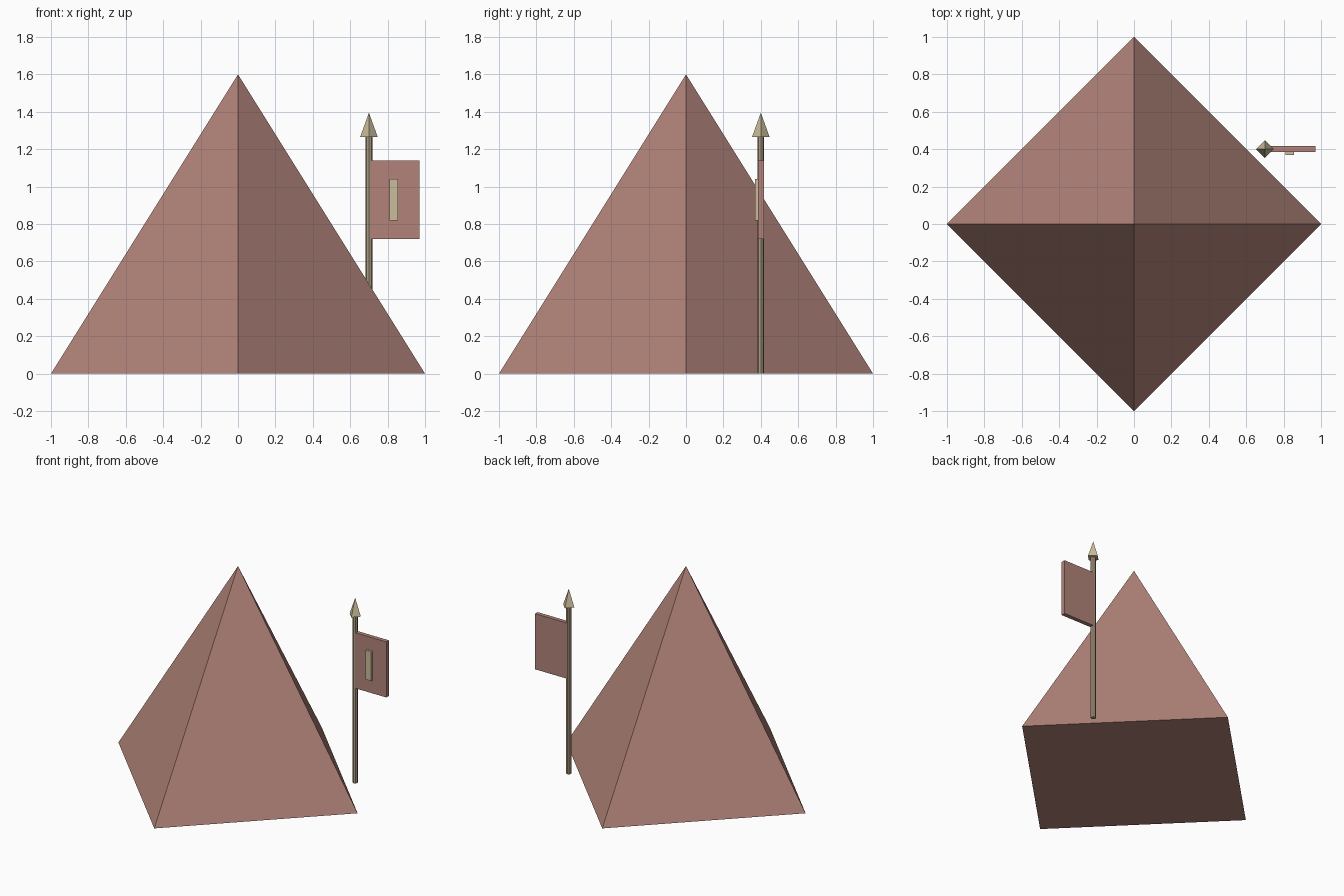
import bpy

cube = bpy.data.objects.get("Cube")
if cube:
    bpy.data.objects.remove(cube, do_unlink=True)


def material(name, color):
    mat = bpy.data.materials.new(name)
    mat.use_nodes = True
    mat.diffuse_color = (*color, 1)
    bsdf = next(n for n in mat.node_tree.nodes if n.type == 'BSDF_PRINCIPLED')
    bsdf.inputs["Base Color"].default_value = (*color, 1)
    return mat


def finish(name, mat):
    obj = bpy.context.object
    obj.name = name
    obj.data.materials.append(mat)
    return obj


def cone(name, mat, sides, bottom, top, x, y, z0, z1):
    bpy.ops.mesh.primitive_cone_add(
        vertices=sides, radius1=bottom, radius2=top, depth=z1 - z0,
        location=(x, y, (z0 + z1) / 2))
    return finish(name, mat)


def box(name, mat, low, high):
    center = [(a + b) / 2 for a, b in zip(low, high)]
    bpy.ops.mesh.primitive_cube_add(size=1, location=center)
    obj = finish(name, mat)
    obj.scale = [b - a for a, b in zip(low, high)]
    return obj


clay = material("clay pink", (0.445, 0.231, 0.195))
wood = material("pole tan", (0.42, 0.33, 0.22))
sand = material("pale sand", (0.60, 0.51, 0.32))

# Four-sided tent with its corners on the axes
cone("tent", clay, 4, 1, 0, 0, 0, 0, 1.6)

# Flagpole and spear tip
px, py = 0.7, 0.4
cone("pole", wood, 8, 0.018, 0.018, px, py, 0, 1.27)
cone("pole_tip", sand, 4, 0.047, 0, px, py, 1.265, 1.395)

# Banner with a raised bar on its front
box("banner", clay, (px, 0.385, 0.72), (0.97, 0.416, 1.14))
box("banner_bar", sand, (0.81, 0.368, 0.82), (0.856, 0.387, 1.04))
